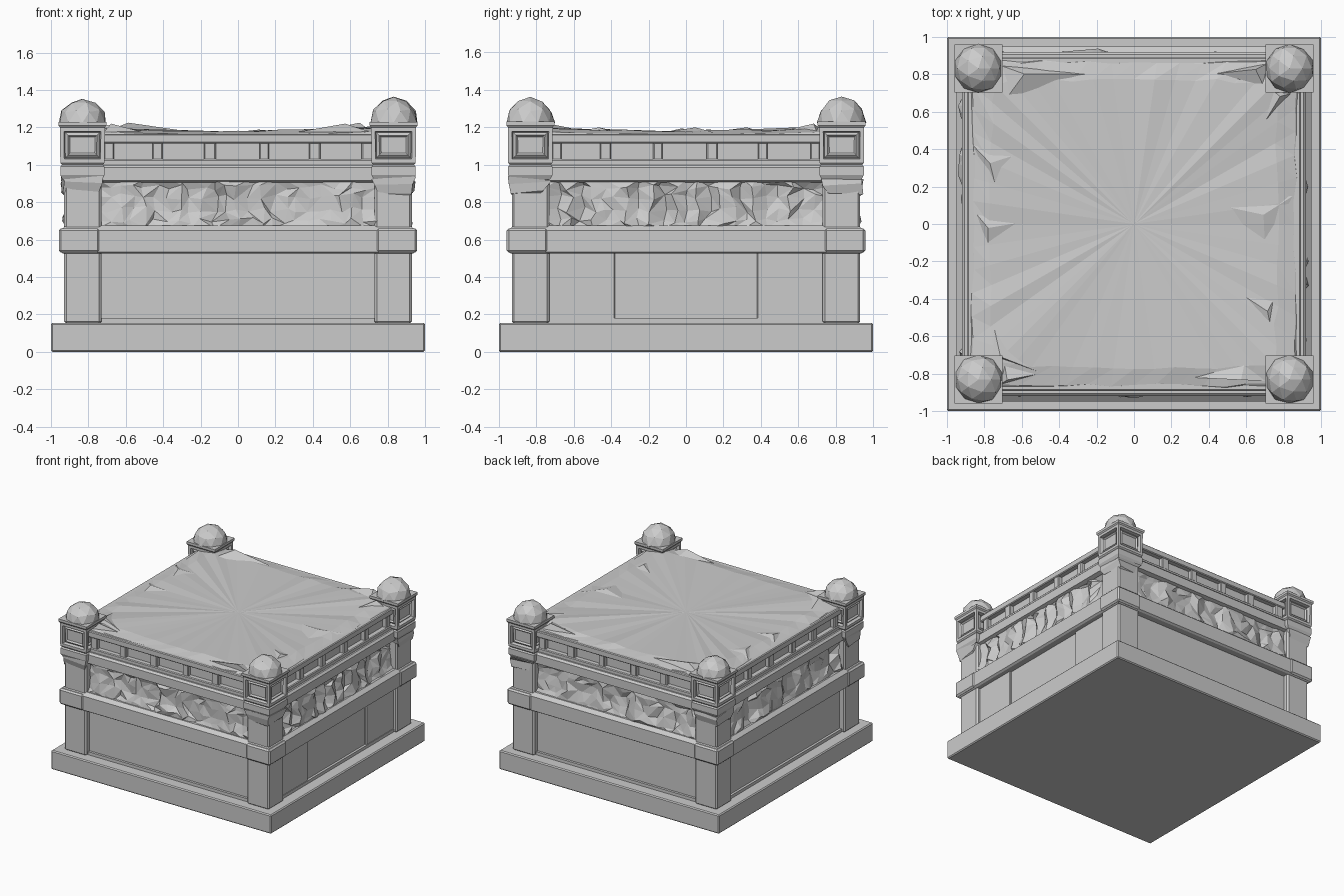
import bpy, bmesh, math, random
from mathutils import Matrix, Vector

random.seed(7)
cube = bpy.data.objects.get("Cube")
if cube:
    bpy.data.objects.remove(cube, do_unlink=True)

stone = bpy.data.materials.new("grey_stone")
stone.use_nodes = True
stone.diffuse_color = (0.6, 0.6, 0.6, 1)
stone.node_tree.nodes["Principled BSDF"].inputs["Base Color"].default_value = (0.6, 0.6, 0.6, 1)


def finish(bm, name, bevel=0.0):
    bmesh.ops.recalc_face_normals(bm, faces=bm.faces)
    mesh = bpy.data.meshes.new(name)
    bm.to_mesh(mesh)
    bm.free()
    mesh.materials.append(stone)
    ob = bpy.data.objects.new(name, mesh)
    bpy.context.collection.objects.link(ob)
    if bevel:
        mod = ob.modifiers.new("worn_edges", "BEVEL")
        mod.width, mod.segments = bevel, 1
    return ob


def add_box(bm, lo, hi, turn=0):
    lo, hi = Vector(lo), Vector(hi)
    m = (Matrix.Rotation(turn * math.pi / 2, 4, 'Z') @ Matrix.Translation((lo + hi) / 2)
         @ Matrix.Diagonal((*(hi - lo), 1)))
    return bmesh.ops.create_cube(bm, size=1, matrix=m)["verts"]


def slab(name, half, z0, z1, bevel=0.0):
    bm = bmesh.new()
    add_box(bm, (-half, -half, z0), (half, half, z1))
    return finish(bm, name, bevel)


def loft(bm, sections):
    """Square sections given as (half width, height)."""
    rings = [[bm.verts.new((x * h, y * h, z)) for x, y in ((-1, -1), (1, -1), (1, 1), (-1, 1))]
             for h, z in sections]
    for a, b in zip(rings, rings[1:]):
        for i in range(4):
            j = (i + 1) % 4
            bm.faces.new((a[i], a[j], b[j], b[i]))
    bm.faces.new(rings[0][::-1])
    bm.faces.new(rings[-1])


# Stacked courses
slab("plinth", 1.0, 0, 0.155, 0.008)
slab("plinth_skirt", 0.905, 0.15, 0.18)
slab("lower_body", 0.885, 0.15, 0.56)
slab("upper_core", 0.85, 0.56, 1.15)
bm = bmesh.new()
loft(bm, [(0.935, 0.525), (0.95, 0.535), (0.95, 0.65), (0.92, 0.675)])
finish(bm, "ledge")
bm = bmesh.new()
loft(bm, [(0.89, 0.905), (0.92, 0.915), (0.92, 0.985), (0.905, 1.0)])
finish(bm, "cornice")

# Shallow side piers on the one side that has them
bm = bmesh.new()
for s in (-1, 1):
    a, b = sorted((0.38 * s, 0.74 * s))
    add_box(bm, (0.86, a, 0.15), (0.9, b, 0.54))
finish(bm, "side_piers", 0.006)

# Corner pilasters and their ledge blocks
bm = bmesh.new()
for turn in range(4):
    loft_verts = add_box(bm, (0.73, 0.73, 0.15), (0.93, 0.93, 0.93), turn)
    add_box(bm, (0.74, 0.74, 0.53), (0.958, 0.958, 0.66), turn)
finish(bm, "corner_pilasters", 0.012)

# Balustrade on each side
bm = bmesh.new()
for turn in range(4):
    add_box(bm, (-0.8, -0.892, 0.99), (0.8, -0.8, 1.03), turn)
    add_box(bm, (-0.8, -0.892, 1.115), (0.8, -0.8, 1.165), turn)
    for s in (-0.69, -0.43, -0.15, 0.14, 0.41, 0.69):
        w = random.uniform(0.025, 0.035)
        add_box(bm, (s - w, -0.885, 1.02), (s + w, -0.8, 1.12), turn)
finish(bm, "balustrade", 0.006)

# Carved frieze: a jittered folded strip on each side
bm = bmesh.new()
heights = (0.66, 0.7, 0.76, 0.83, 0.88, 0.92)
depths = (0.912, 0.905, 0.893, 0.888, 0.89, 0.895)
columns = 25
for turn in range(4):
    rot = Matrix.Rotation(turn * math.pi / 2, 3, 'Z')
    grid = []
    for c in range(columns):
        s = -0.745 + 1.49 * c / (columns - 1)
        fold = random.uniform(-0.026, 0.026)
        column = []
        for r, (z, d) in enumerate(zip(heights, depths)):
            inner = 0 < r < len(heights) - 1
            move = inner and 0 < c < columns - 1
            ds = random.uniform(-0.022, 0.022) if move else 0
            dz = random.uniform(-0.018, 0.018) if move else 0
            dd = fold + random.uniform(-0.012, 0.012) if inner else 0
            column.append(bm.verts.new(rot @ Vector((s + ds, -d - dd, z + dz))))
        grid.append(column)
    for a, b in zip(grid, grid[1:]):
        for i in range(len(heights) - 1):
            q = (a[i], b[i], b[i + 1], a[i + 1])
            k = random.randint(0, 1)
            bm.faces.new((q[k], q[k + 1], q[k + 2]))
            bm.faces.new((q[k], q[k + 2], q[(k + 3) % 4]))
finish(bm, "carved_frieze")

# Lantern posts: bracket, panelled box and faceted dome
for cx, cy, name, top in ((-1, -1, "front_right", 1.35), (1, -1, "front_left", 1.362),
                          (1, 1, "back_left", 1.362), (-1, 1, "back_right", 1.35)):
    place = Matrix.Translation((cx * 0.832, cy * 0.832, 0))
    bm = bmesh.new()
    loft(bm, [(0.05, 0.81), (0.09, 0.85), (0.102, 0.9), (0.11, 0.93)])
    for v in bm.verts:
        v.co += Vector((random.uniform(-1, 1), random.uniform(-1, 1), random.uniform(-1, 1))) * 0.012
        v.co += Vector((cx, cy, 0)) * 0.02 * (0.93 - v.co.z) / 0.12
    bm.transform(place)
    finish(bm, name + "_bracket")

    bm = bmesh.new()
    loft(bm, [(0.105, 0.92), (0.118, 0.945), (0.118, 0.99), (0.11, 1.0),
              (0.118, 1.01), (0.12, 1.2), (0.128, 1.21), (0.128, 1.23)])
    bm.normal_update()
    panels = [f for f in bm.faces if abs(f.normal.z) < 0.1 and f.calc_area() > 0.035]
    bmesh.ops.inset_individual(bm, faces=panels, thickness=0.03, depth=0)
    bmesh.ops.inset_individual(bm, faces=panels, thickness=0.008, depth=-0.025)
    bmesh.ops.inset_individual(bm, faces=panels, thickness=0.022, depth=0.014)
    bmesh.ops.inset_individual(bm, faces=panels, thickness=0.014, depth=-0.012)
    bm.transform(place)
    finish(bm, name + "_lantern")

    bm = bmesh.new()
    bmesh.ops.create_icosphere(bm, subdivisions=2, radius=1)
    for v in bm.verts:
        v.co *= random.uniform(0.97, 1.03)
        v.co.z *= (top - 1.225) if v.co.z > 0 else 0.035
        v.co.x *= 0.13
        v.co.y *= 0.13
        v.co.z += 1.225
    bm.transform(place)
    finish(bm, name + "_dome")

# Uneven top surface with a ragged rim
bm = bmesh.new()
rings = [[], [], []]
steps = 14
for turn in range(4):
    rot = Matrix.Rotation(turn * math.pi / 2, 3, 'Z')
    for i in range(steps):
        s = -1 + 2 * i / steps
        rise = 0.018 * abs(s) ** 3
        inner = 0.775 - random.uniform(0, 0.04) * abs(s)
        for ring, half, z in ((rings[0], 0.885, 1.15),
                              (rings[1], 0.872 - random.uniform(0, 0.02), 1.165 + rise),
                              (rings[2], inner, 1.18 + rise + random.uniform(-0.006, 0.008))):
            ring.append(bm.verts.new(rot @ Vector((s * half, -half, z))))
n = len(rings[0])
for a, b in zip(rings, rings[1:]):
    for i in range(n):
        j = (i + 1) % n
        bm.faces.new((a[i], a[j], b[j]))
        bm.faces.new((a[i], b[j], b[i]))
centre = bm.verts.new((0, 0, 1.176))
for i in range(n):
    bm.faces.new((rings[2][i], rings[2][(i + 1) % n], centre))
finish(bm, "top_surface")

# Low drifts and chips along the rim: base triangle, peak in the middle
bm = bmesh.new()
chips = (((0.41, 0.11), (0.85, 0.15), (0.7, -0.12), 1.2),
         ((0.52, -0.34), (0.76, -0.38), (0.74, -0.6), 1.2),
         ((0.66, 0.48), (0.85, 0.7), (0.7, 0.75), 1.22),
         ((-0.86, 0.42), (-0.6, 0.38), (-0.72, 0.12), 1.2),
         ((-0.78, -0.12), (-0.59, 0.01), (-0.84, 0.05), 1.195),
         ((-0.76, -0.5), (-0.46, -0.81), (-0.8, -0.7), 1.215),
         ((-0.72, 0.62), (-0.22, 0.8), (-0.72, 0.85), 1.225),
         ((0.4, 0.8), (0.72, 0.68), (0.72, 0.86), 1.225),
         ((0.3, -0.82), (0.72, -0.84), (0.6, -0.7), 1.22),
         ((-0.5, -0.8), (-0.72, -0.86), (-0.7, -0.7), 1.22))
for a, b, c, z in chips:
    base = [bm.verts.new((x, y, 1.172)) for x, y in (a, b, c)]
    mid = sum((v.co for v in base), Vector()) / 3
    peak = bm.verts.new((mid.x * 1.06, mid.y * 1.06, z))
    for i in range(3):
        bm.faces.new((base[i], base[(i + 1) % 3], peak))
    bm.faces.new(base)
finish(bm, "rim_drifts")
